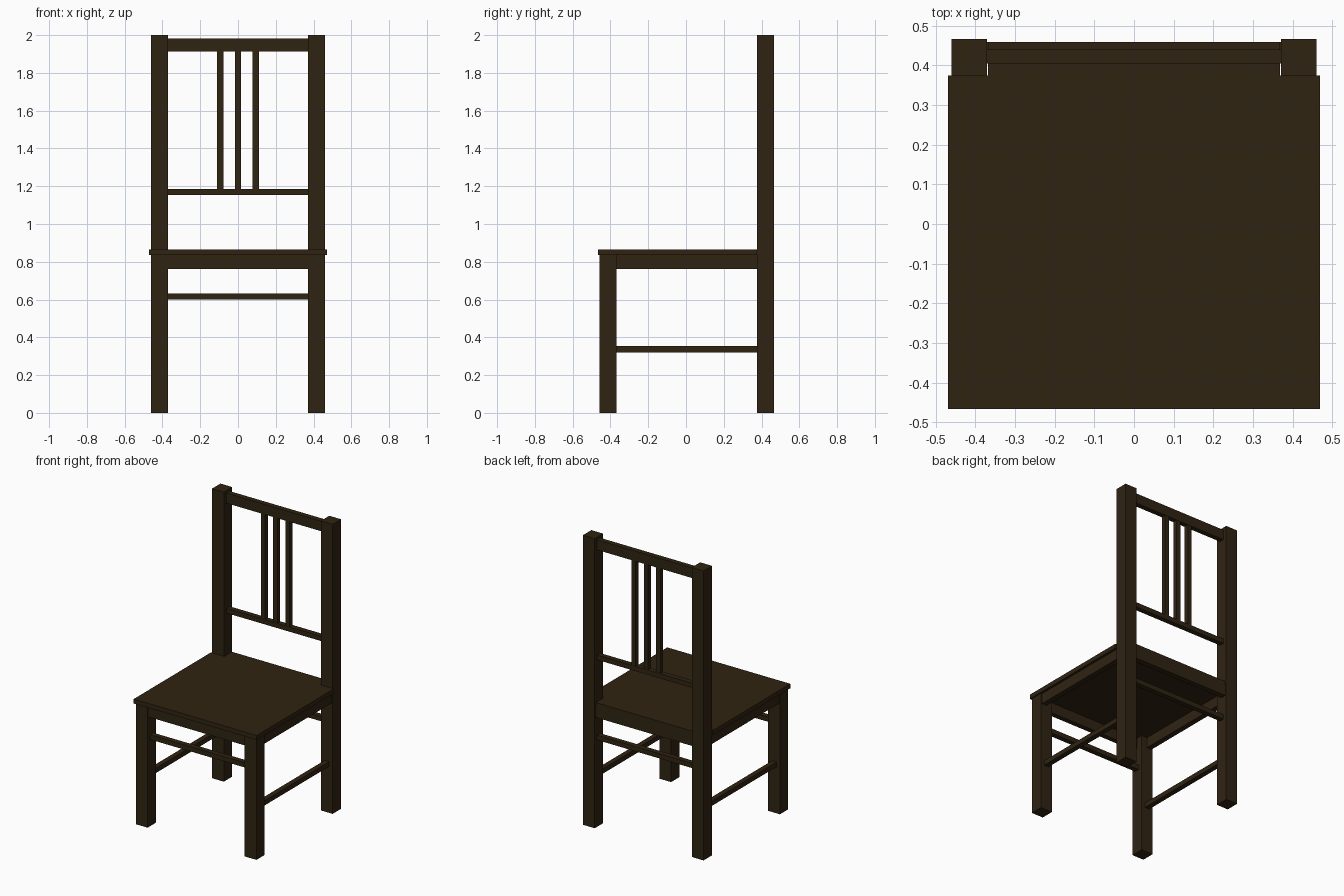
import bpy
import bmesh

if "Cube" in bpy.data.objects:
    bpy.data.objects.remove(bpy.data.objects["Cube"])

wood = bpy.data.materials.new("dark brown wood")
wood.diffuse_color = (0.029, 0.017, 0.006, 1)
wood.use_nodes = True
wood.node_tree.nodes["Principled BSDF"].inputs["Base Color"].default_value = wood.diffuse_color


def finish(name, bm):
    bmesh.ops.recalc_face_normals(bm, faces=bm.faces)
    me = bpy.data.meshes.new(name)
    bm.to_mesh(me)
    bm.free()
    me.materials.append(wood)
    ob = bpy.data.objects.new(name, me)
    bpy.context.collection.objects.link(ob)
    return ob


def box(name, x, y, z):
    """Box from (min, max) ranges."""
    bm = bmesh.new()
    bmesh.ops.create_cube(bm, size=1)
    for v in bm.verts:
        v.co = [(r[0] + r[1]) / 2 + c * (r[1] - r[0]) for c, r in zip(v.co, (x, y, z))]
    return finish(name, bm)


def pair(name, x, y, z):
    """Box on the right side plus its mirror on the left."""
    box(name + "_right", x, y, z)
    box(name + "_left", (-x[1], -x[0]), y, z)


# seat board, notched around the back posts
half = [(0.47, -0.467), (0.47, 0.375), (0.368, 0.375), (0.368, 0.459)]
outline = half + [(-x, y) for x, y in reversed(half)]
bm = bmesh.new()
face = bm.faces.new([bm.verts.new((x, y, 0.835)) for x, y in outline])
ext = bmesh.ops.extrude_face_region(bm, geom=[face], use_keep_orig=True)
for v in ext["geom"]:
    if isinstance(v, bmesh.types.BMVert):
        v.co.z = 0.866
finish("seat", bm)

# legs and back posts
pair("front_leg", (0.371, 0.461), (-0.457, -0.367), (0, 0.835))
pair("back_post", (0.371, 0.461), (0.375, 0.467), (0, 2))

# aprons under the seat
inner = (-0.371, 0.371)
box("front_apron", inner, (-0.45, -0.415), (0.763, 0.835))
box("back_apron", inner, (0.42, 0.459), (0.763, 0.835))
pair("side_apron", (0.415, 0.453), (-0.367, 0.375), (0.763, 0.835))

# stretchers between the legs
box("front_stretcher", inner, (-0.43, -0.395), (0.599, 0.632))
box("back_stretcher", inner, (0.405, 0.44), (0.599, 0.632))
pair("side_stretcher", (0.399, 0.434), (-0.367, 0.375), (0.32, 0.353))

# backrest rails and spindles
box("top_rail", inner, (0.405, 0.44), (1.912, 1.982))
box("lower_back_rail", inner, (0.405, 0.44), (1.153, 1.186))
for i in (-1, 0, 1):
    c = i * 0.094
    box(f"spindle_{i + 2}", (c - 0.016, c + 0.016), (0.407, 0.438), (1.186, 1.912))
